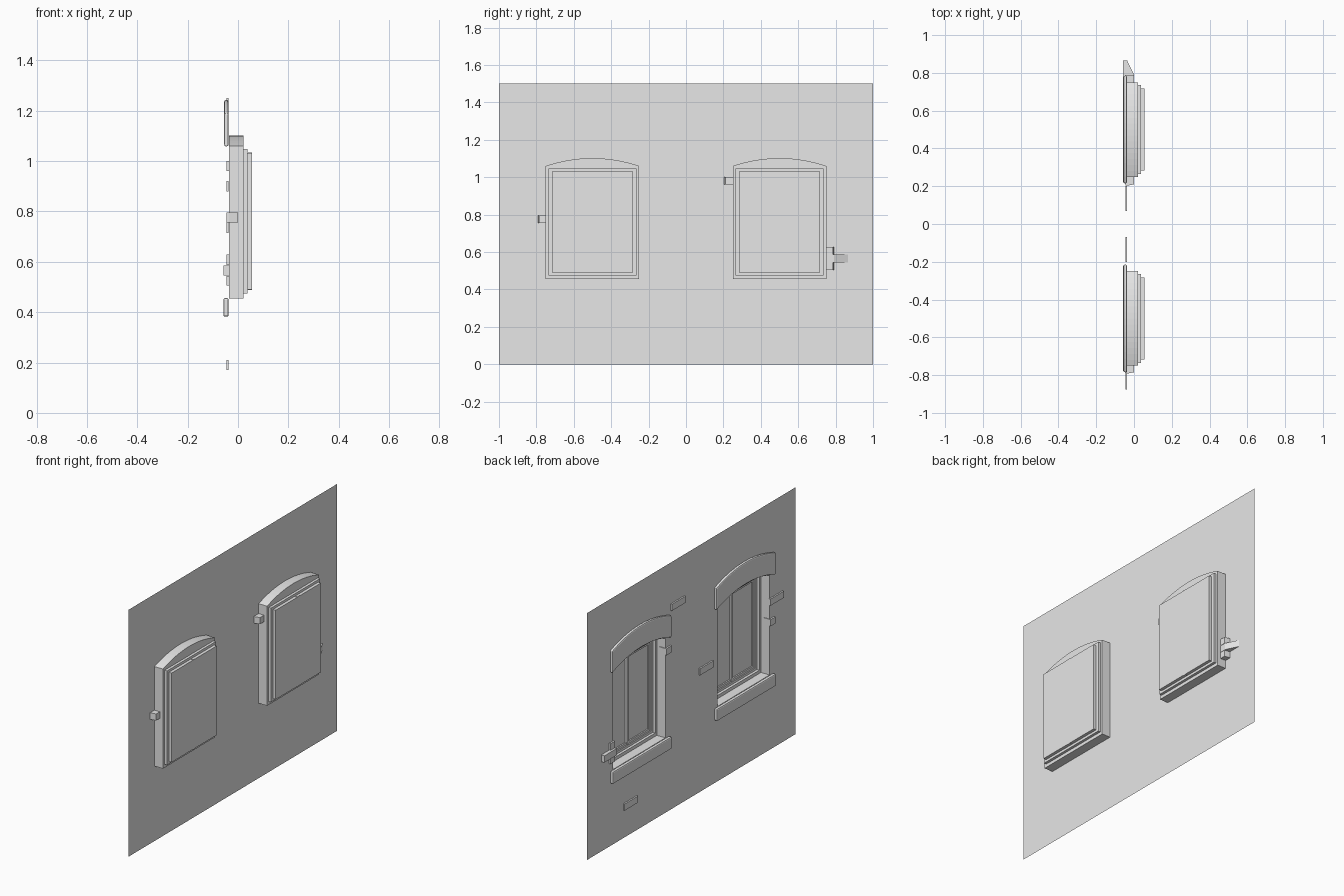
import bpy, bmesh, math
from mathutils import Vector

if "Cube" in bpy.data.objects:
    bpy.data.objects.remove(bpy.data.objects["Cube"])

WALL = -0.036      # wall plane; the outside looks towards -x
REVEAL = 0.021     # back of the window reveal

grey = bpy.data.materials.new("plain_grey")
grey.use_nodes = True
grey.diffuse_color = (0.8, 0.8, 0.8, 1)
grey.node_tree.nodes["Principled BSDF"].inputs["Base Color"].default_value = (0.8, 0.8, 0.8, 1)


def finish(name, bm, bevel=0):
    mesh = bpy.data.meshes.new(name)
    bm.to_mesh(mesh)
    bm.free()
    mesh.materials.append(grey)
    obj = bpy.data.objects.new(name, mesh)
    bpy.context.collection.objects.link(obj)
    if bevel:
        mod = obj.modifiers.new("Bevel", "BEVEL")
        mod.width = bevel
        mod.segments = 2
        mod.limit_method = 'ANGLE'
        mod.angle_limit = math.radians(50)
    return obj


def rect(y0, y1, z0, z1):
    return [(y0, z0), (y1, z0), (y1, z1), (y0, z1)]


def arc(cy, half, z_end, rise, steps=16):
    """Shallow circular arc from +half to -half."""
    radius = (half * half + rise * rise) / (2 * rise)
    pts = []
    for i in range(steps + 1):
        d = half * (1 - 2 * i / steps)
        pts.append((cy + d, z_end + rise - radius + math.sqrt(radius ** 2 - d * d)))
    return pts


def opening(cy):
    return [(cy - 0.25, 0.455), (cy + 0.25, 0.455)] + arc(cy, 0.25, 1.06, 0.042)


def ring_verts(bm, pts, x):
    return [bm.verts.new((x, y, z)) for y, z in pts]


def bridge(bm, a, b):
    for i in range(len(a)):
        j = (i + 1) % len(a)
        bm.faces.new((a[i], a[j], b[j], b[i]))


def fill(bm, *loops):
    """Flat fill between an outline and its holes."""
    edges = []
    for loop in loops:
        for i, v in enumerate(loop):
            w = loop[(i + 1) % len(loop)]
            edges.append(bm.edges.get((v, w)) or bm.edges.new((v, w)))
    bmesh.ops.triangle_fill(bm, edges=edges, use_beauty=True, normal=Vector((-1, 0, 0)))


def prism(name, pts, x0, x1, bevel=0):
    bm = bmesh.new()
    a, b = ring_verts(bm, pts, x0), ring_verts(bm, pts, x1)
    bridge(bm, a, b)
    bm.faces.new(a)
    bm.faces.new(b)
    bmesh.ops.recalc_face_normals(bm, faces=bm.faces)
    return finish(name, bm, bevel)


def frame(name, outer, inner, x0, x1):
    """Rectangular ring with square section."""
    bm = bmesh.new()
    loops = [ring_verts(bm, p, x) for p, x in
             ((outer, x0), (outer, x1), (inner, x1), (inner, x0))]
    for i in range(4):
        bridge(bm, loops[i], loops[(i + 1) % 4])
    bmesh.ops.recalc_face_normals(bm, faces=bm.faces)
    return finish(name, bm)


def quoin(name, y_in, y_out, z0, z1, y_back, x_front=-0.046):
    """Brick that wraps the jamb and narrows behind the wall."""
    bm = bmesh.new()
    plan = [(x_front, y_in), (x_front, y_out), (WALL, y_out), (0.0, y_back), (0.0, y_in)]
    a = [bm.verts.new((x, y, z0)) for x, y in plan]
    b = [bm.verts.new((x, y, z1)) for x, y in plan]
    bridge(bm, a, b)
    bm.faces.new(a)
    bm.faces.new(b)
    bmesh.ops.recalc_face_normals(bm, faces=bm.faces)
    return finish(name, bm)


CENTRES = {"right_window": -0.5, "left_window": 0.5}

# Thin wall with two arched openings
bm = bmesh.new()
holes = [ring_verts(bm, opening(cy), WALL) for cy in CENTRES.values()]
fill(bm, ring_verts(bm, rect(-1, 1, 0, 1.5), WALL), *holes)
finish("wall", bm)

for name, cy in CENTRES.items():
    outer = rect(cy - 0.235, cy + 0.235, 0.475, 1.047)
    inner = rect(cy - 0.217, cy + 0.217, 0.49, 1.032)
    pane = rect(cy - 0.203, cy + 0.203, 0.504, 1.018)

    # Reveal with its flat back border
    bm = bmesh.new()
    front = ring_verts(bm, opening(cy), WALL)
    back = ring_verts(bm, opening(cy), REVEAL)
    bridge(bm, front, back)
    fill(bm, back, ring_verts(bm, outer, REVEAL))
    finish(name + "_reveal", bm)

    # Stepped casing, sash, glass and centre bar
    bm = bmesh.new()
    steps = [ring_verts(bm, p, x) for p, x in
             ((outer, REVEAL), (outer, 0.037), (inner, 0.037), (inner, 0.055))]
    for a, b in zip(steps, steps[1:]):
        bridge(bm, a, b)
    finish(name + "_casing", bm)
    frame(name + "_sash", inner, pane, 0.044, 0.055)
    prism(name + "_glass", inner, 0.052, 0.0555)
    prism(name + "_centre_bar", rect(cy - 0.01, cy + 0.01, 0.488, 1.034), 0.04, 0.0555)

    # Arched lintel and projecting sill
    top = arc(cy, 0.285, 1.19, 0.052)
    bottom = arc(cy, 0.285, 1.056, 0.052)
    prism(name + "_lintel", top + bottom[::-1], -0.055, WALL - 0.001, 0.007)
    prism(name + "_sill", rect(cy - 0.283, cy + 0.283, 0.382, 0.456),
          -0.058, WALL - 0.001, 0.007)

# Loose bricks standing slightly proud of the wall
for i, (y, z) in enumerate([(0.135, 1.23), (-0.135, 0.735), (0.59, 0.19), (-0.81, 0.9)]):
    prism("brick_%d" % (i + 1), rect(y - 0.065, y + 0.065, z - 0.02, z + 0.02),
          -0.046, WALL - 0.001)

# Bricks wrapping the window jambs
quoin("right_window_quoin", -0.746, -0.792, 0.755, 0.795, -0.785)
quoin("left_window_upper_quoin", 0.254, 0.203, 0.96, 1.0, 0.21)
quoin("left_window_quoin_low", 0.746, 0.79, 0.505, 0.543, 0.785)
quoin("left_window_quoin_middle", 0.745, 0.865, 0.545, 0.586, 0.79, -0.057)
quoin("left_window_quoin_high", 0.746, 0.79, 0.588, 0.628, 0.785)
